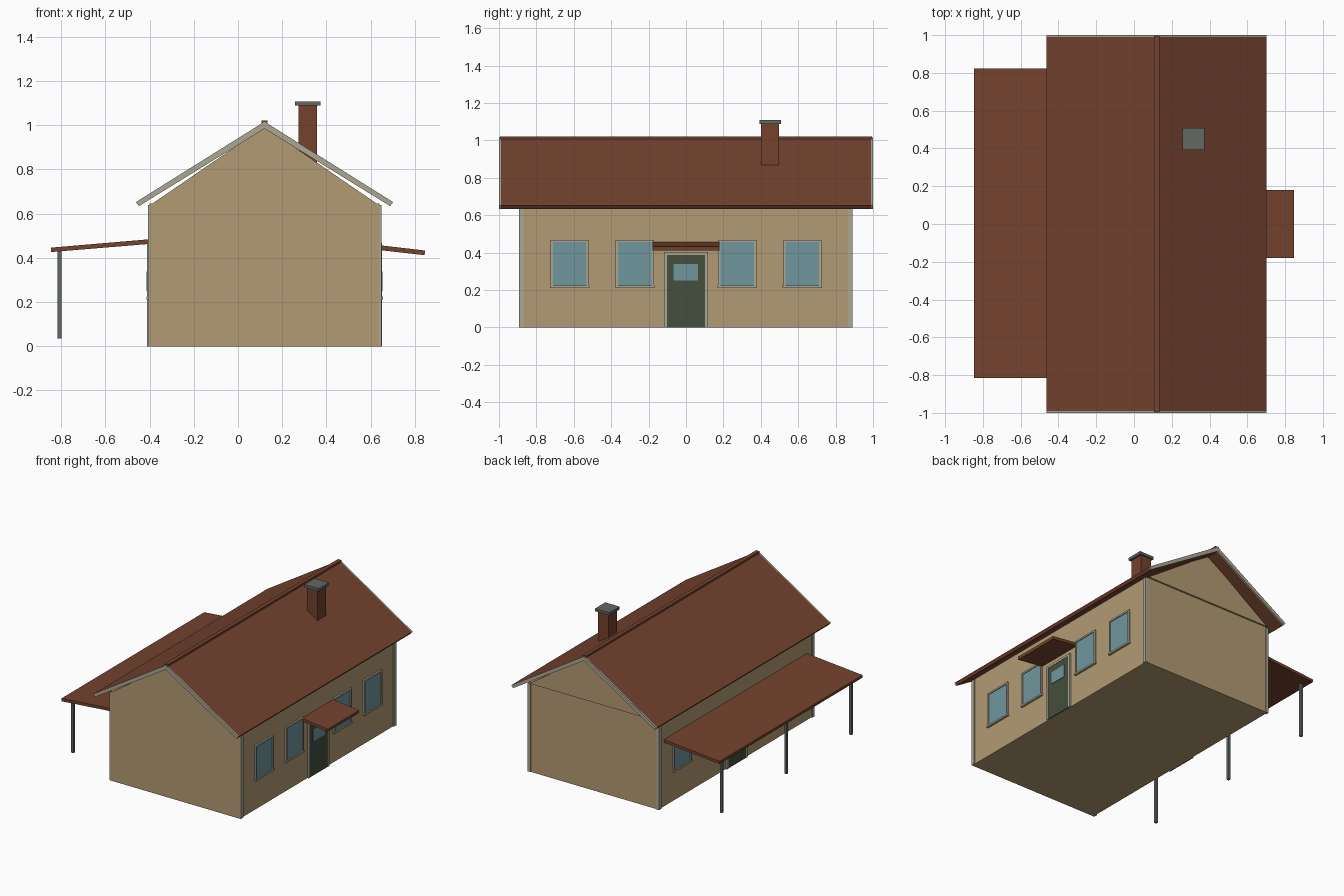
import bpy, bmesh

if "Cube" in bpy.data.objects:
    bpy.data.objects.remove(bpy.data.objects["Cube"])


def material(name, rgb):
    m = bpy.data.materials.new(name)
    lin = [((c / 255 + 0.055) / 1.055) ** 2.4 for c in rgb]
    m.diffuse_color = (*lin, 1)
    m.use_nodes = True
    m.node_tree.nodes["Principled BSDF"].inputs["Base Color"].default_value = m.diffuse_color
    return m


WALL = material("tan_wall", (178, 155, 115))
TRIM = material("pale_trim", (172, 167, 147))
ROOF = material("red_brown_roof", (117, 67, 47))
BRICK = material("brick", (117, 65, 46))
METAL = material("grey_metal", (98, 104, 98))
DOOR = material("dark_green_door", (67, 78, 60))
GLASS = material("blue_glass", (113, 151, 158))

MID = 0.12    # x of the ridge line
HALF = 0.52   # half width of the house


def prism(name, profile, y0, y1, mat):
    """Extrude an x-z profile along y."""
    bm = bmesh.new()
    face = bm.faces.new([bm.verts.new((x, y0, z)) for x, z in profile])
    out = bmesh.ops.extrude_face_region(bm, geom=[face])
    moved = [v for v in out["geom"] if isinstance(v, bmesh.types.BMVert)]
    bmesh.ops.translate(bm, verts=moved, vec=(0, y1 - y0, 0))
    bmesh.ops.recalc_face_normals(bm, faces=bm.faces)
    me = bpy.data.meshes.new(name)
    bm.to_mesh(me)
    bm.free()
    me.materials.append(mat)
    ob = bpy.data.objects.new(name, me)
    bpy.context.collection.objects.link(ob)
    return ob


def box(name, x0, x1, y0, y1, z0, z1, mat):
    return prism(name, [(x0, z0), (x1, z0), (x1, z1), (x0, z1)], y0, y1, mat)


def on_wall(name, side, d0, d1, y0, y1, z0, z1, mat):
    """Box on a long wall, d0..d1 measured outwards from the wall."""
    a, b = MID + side * (HALF + d0), MID + side * (HALF + d1)
    return box(name, min(a, b), max(a, b), y0, y1, z0, z1, mat)


# Walls with gables, and the slightly proud rear gable panel
gable = [(MID + HALF - 0.012, 0.645), (MID, 0.993), (MID - HALF + 0.012, 0.645)]
prism("walls", [(MID - HALF, 0), (MID + HALF, 0), (MID + HALF, 0.645)] + gable
      + [(MID - HALF, 0.645)], -0.892, 0.887, WALL)
prism("rear_gable_panel", gable, 0.887, 0.899, WALL)

# Main roof, barge boards at both ends, ridge cap
chevron = [(MID - 0.582, 0.652), (MID, 1.016), (MID + 0.582, 0.652),
           (MID + 0.568, 0.634), (MID, 0.984), (MID - 0.568, 0.634)]
prism("main_roof", chevron, -0.99, 0.99, ROOF)
prism("front_barge_board", chevron, -1.0, -0.99, TRIM)
prism("rear_barge_board", chevron, 0.99, 1.0, TRIM)
box("ridge_cap", MID - 0.014, MID + 0.014, -0.995, 0.995, 1.0, 1.021, ROOF)

# Chimney
box("chimney", 0.274, 0.357, 0.402, 0.498, 0.8, 1.09, BRICK)
box("chimney_cap", 0.258, 0.374, 0.392, 0.508, 1.088, 1.108, METAL)

# Long porch roof on its posts
prism("porch_roof", [(-0.847, 0.446), (-0.40, 0.484), (-0.40, 0.463), (-0.845, 0.426)],
      -0.815, 0.823, ROOF)
for i, y in enumerate((-0.737, 0.004, 0.745)):
    box(f"porch_post_{i}", -0.817, -0.799, y - 0.009, y + 0.009, 0.035, 0.437, METAL)

# Small door awning
prism("door_awning", [(0.64, 0.457), (0.846, 0.433), (0.844, 0.412), (0.64, 0.435)],
      -0.179, 0.179, ROOF)

# Corner boards, windows and a door on each long wall
for s, tag in ((1, "right"), (-1, "left")):
    for e, end in ((-1, "front"), (1, "rear")):
        ys = sorted((e * 0.891, e * 0.865))
        on_wall(f"{tag}_{end}_corner_board", s, -0.015, 0.008, *ys, 0, 0.64, TRIM)

    for i, y in enumerate((-0.622, -0.274, 0.274, 0.622)):
        n = f"{tag}_window_{i}"
        on_wall(n + "_glass", s, -0.005, 0.006, y - 0.095, y + 0.095, 0.22, 0.46, GLASS)
        for k in (-1, 1):
            ys = sorted((y + k * 0.102, y + k * 0.09))
            on_wall(f"{n}_side_{k}", s, -0.005, 0.012, *ys, 0.215, 0.468, TRIM)
        on_wall(n + "_head", s, -0.005, 0.012, y - 0.09, y + 0.09, 0.456, 0.468, TRIM)
        on_wall(n + "_sill", s, -0.005, 0.015, y - 0.106, y + 0.106, 0.212, 0.224, TRIM)

    on_wall(tag + "_door", s, -0.005, 0.009, -0.104, 0.104, 0, 0.387, DOOR)
    on_wall(tag + "_door_glass", s, 0.0, 0.013, -0.066, 0.064, 0.25, 0.338, GLASS)
    for k in (-1, 1):
        ys = sorted((k * 0.118, k * 0.102))
        on_wall(f"{tag}_door_jamb_{k}", s, -0.005, 0.011, *ys, 0, 0.403, TRIM)
    on_wall(tag + "_door_head", s, -0.005, 0.011, -0.102, 0.102, 0.387, 0.403, TRIM)
